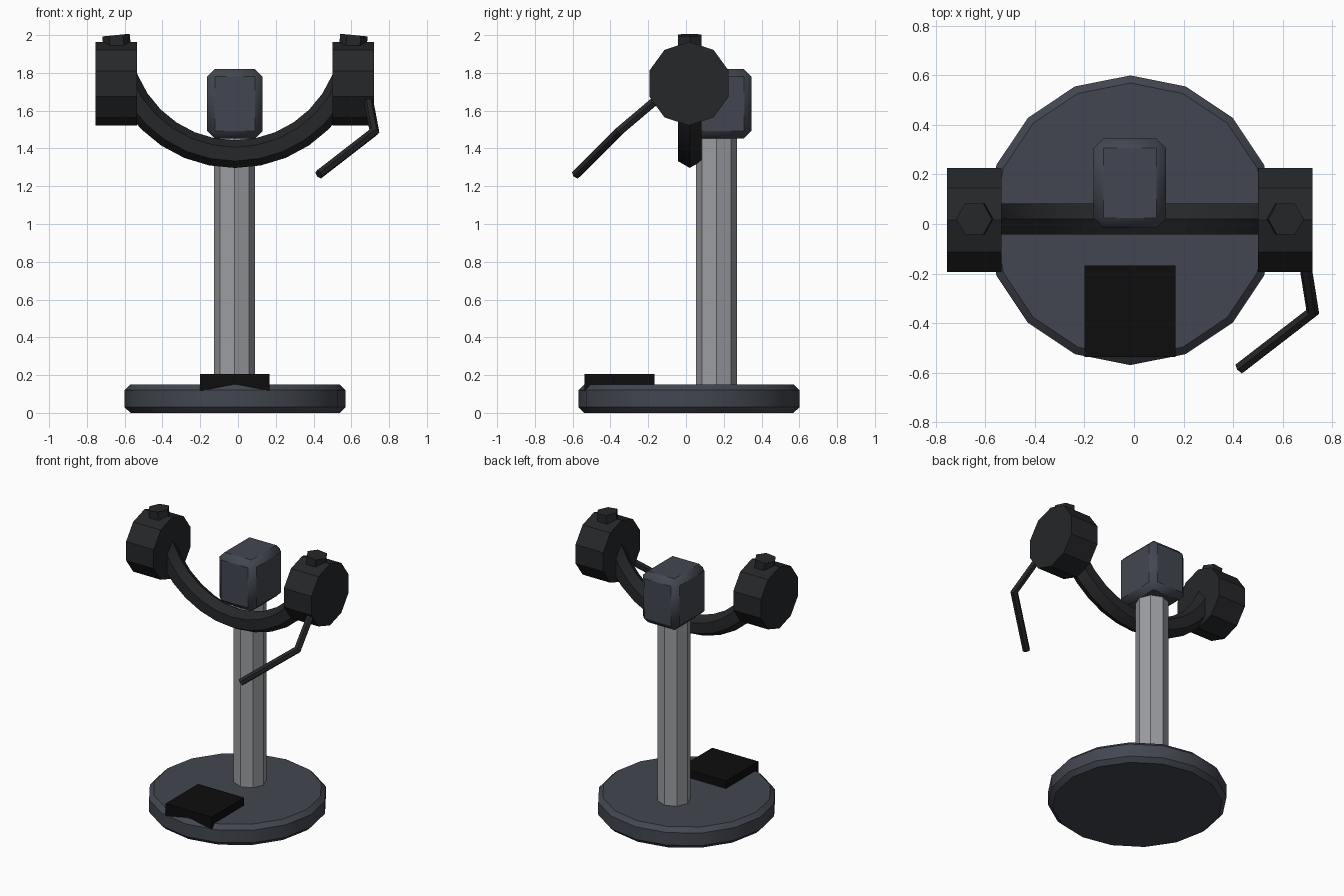
import bpy, bmesh
from math import pi, sin, cos, radians
from mathutils import Vector, Matrix

if "Cube" in bpy.data.objects:
    bpy.data.objects.remove(bpy.data.objects["Cube"])


def material(name, rgb):
    m = bpy.data.materials.new(name)
    m.diffuse_color = (*rgb, 1)
    m.use_nodes = True
    m.node_tree.nodes["Principled BSDF"].inputs["Base Color"].default_value = m.diffuse_color
    return m


SLATE = material("slate", (0.055, 0.062, 0.08))
SILVER = material("silver", (0.33, 0.34, 0.36))
BLACK = material("black_plastic", (0.019, 0.02, 0.022))
PAD = material("pad_black", (0.004, 0.004, 0.004))


def finish(name, bm, mat, bevel=0, angle=30):
    bmesh.ops.recalc_face_normals(bm, faces=bm.faces)
    mesh = bpy.data.meshes.new(name)
    bm.to_mesh(mesh)
    bm.free()
    mesh.materials.append(mat)
    ob = bpy.data.objects.new(name, mesh)
    bpy.context.collection.objects.link(ob)
    if bevel:
        mod = ob.modifiers.new("Bevel", 'BEVEL')
        mod.width = bevel
        mod.segments = 1
        mod.limit_method = 'ANGLE'
        mod.angle_limit = radians(60)
    bpy.ops.object.select_all(action='DESELECT')
    ob.select_set(True)
    bpy.context.view_layer.objects.active = ob
    bpy.ops.object.shade_smooth_by_angle(angle=radians(angle))
    return ob


def cylinder(name, centre, radius, depth, sides, mat, axis='Z', turn=0, bevel=0):
    bm = bmesh.new()
    rot = Matrix.Rotation(radians(turn), 4, 'Z')
    if axis == 'X':
        rot = Matrix.Rotation(pi / 2, 4, 'Y') @ rot
    bmesh.ops.create_cone(bm, cap_ends=True, segments=sides, radius1=radius, radius2=radius,
                          depth=depth, matrix=Matrix.Translation(centre) @ rot)
    return finish(name, bm, mat, bevel)


def box(name, lo, hi, mat, bevel=0, angle=30):
    lo, hi = Vector(lo), Vector(hi)
    bm = bmesh.new()
    bmesh.ops.create_cube(bm, size=1, matrix=Matrix.Translation((lo + hi) / 2)
                          @ Matrix.Diagonal((*(hi - lo), 1)))
    return finish(name, bm, mat, bevel, angle)


def sweep(name, path, radius, sides, mat):
    """Mitred tube along a planar path."""
    pts = [Vector(p) for p in path]
    b = (pts[1] - pts[0]).cross(pts[-1] - pts[-2])
    if b.length < 1e-4:
        b = (pts[1] - pts[0]).cross(pts[len(pts) // 2] - pts[0])
    b.normalize()
    bm = bmesh.new()
    rings = []
    for i, p in enumerate(pts):
        d0 = (p - pts[i - 1]).normalized() if i else (pts[1] - p).normalized()
        d1 = (pts[i + 1] - p).normalized() if i < len(pts) - 1 else d0
        t = (d0 + d1).normalized()
        n = b.cross(t) / t.dot(d0)
        rings.append([bm.verts.new(p + radius * (cos(a) * n + sin(a) * b))
                      for a in (2 * pi * k / sides for k in range(sides))])
    for r, s in zip(rings, rings[1:]):
        for k in range(sides):
            j = (k + 1) % sides
            bm.faces.new((r[k], r[j], s[j], s[k]))
    bm.faces.new(rings[0])
    bm.faces.new(rings[-1])
    return finish(name, bm, mat)


# Stand: round base, octagonal pole, rounded block on top
cylinder("stand_base", (-0.015, 0.015, 0.075), 0.585, 0.15, 16, SLATE, bevel=0.03)
cylinder("stand_pole", (-0.018, 0.162, 0.8), 0.109, 1.36, 8, SILVER)
box("stand_head", (-0.163, -0.016, 1.452), (0.13, 0.346, 1.82), SLATE, bevel=0.04, angle=80)

# Pad on the base
box("base_pad", (-0.20, -0.537, 0.115), (0.167, -0.168, 0.205), PAD)

# Headband hanging below the block, its ends poking out of the ear cups
arc = [(-0.016 - 0.63 * cos(pi * i / 16), 0.02, 2.0 - 0.63 * sin(pi * i / 16)) for i in range(17)]
sweep("headband", arc, 0.073, 6, BLACK)

# Ear cups
for side, x in (("left", -0.645), ("right", 0.611)):
    cylinder(f"ear_cup_{side}", (x, 0.016, 1.743), 0.221, 0.22, 10, BLACK, axis='X', turn=90)

# Bent microphone arm
sweep("microphone_arm", [(0.675, -0.06, 1.74), (0.722, -0.355, 1.49), (0.428, -0.582, 1.262)],
      0.025, 6, BLACK)
